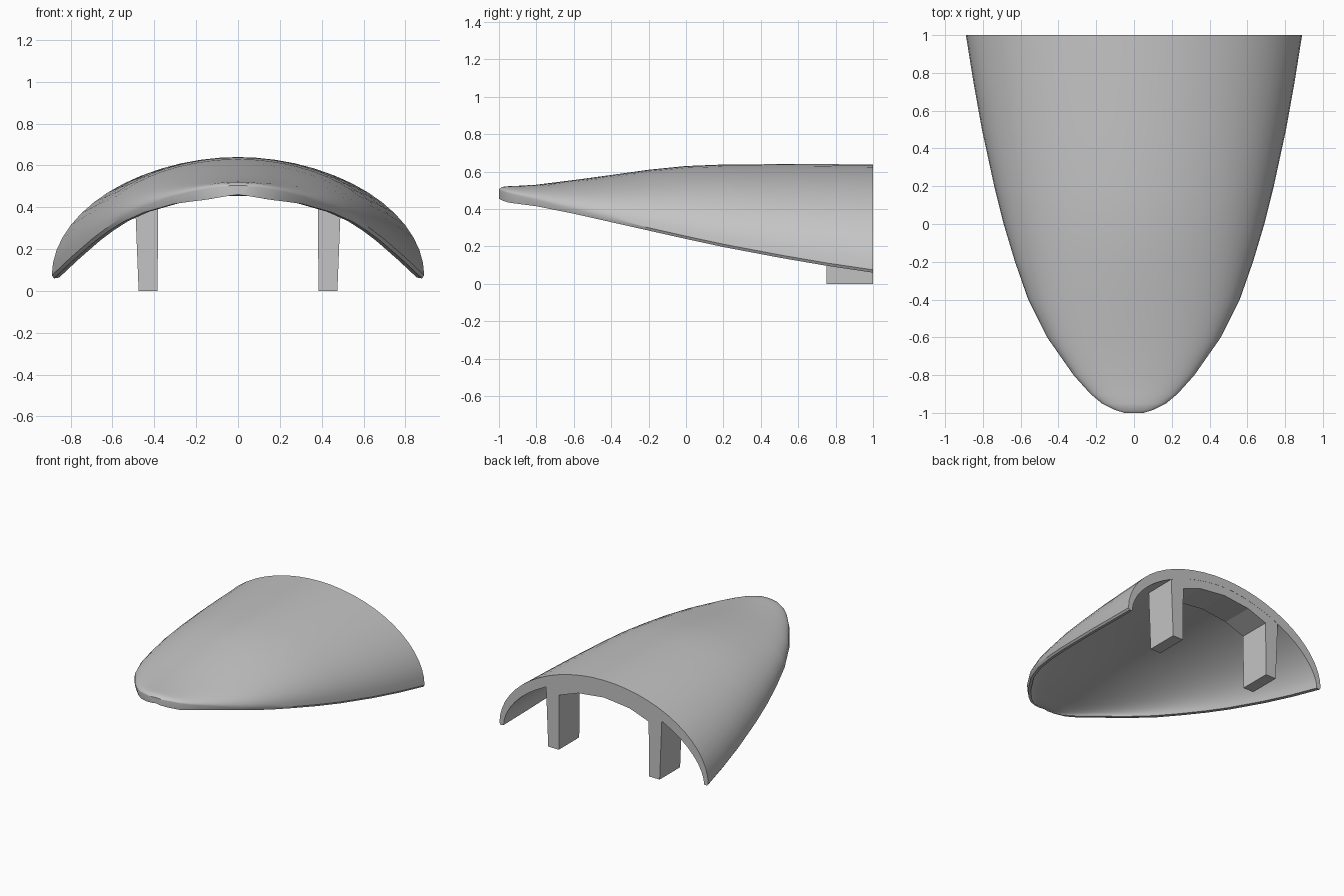
import bpy
import bmesh
from math import cos, sin, pi

cube = bpy.data.objects.get("Cube")
if cube:
    bpy.data.objects.remove(cube, do_unlink=True)

# Single grey material
grey = bpy.data.materials.new("plain_grey")
grey.use_nodes = True
grey.diffuse_color = (0.55, 0.55, 0.55, 1)
grey.node_tree.nodes["Principled BSDF"].inputs["Base Color"].default_value = grey.diffuse_color


def add_object(name, bm, smooth):
    bmesh.ops.recalc_face_normals(bm, faces=bm.faces)
    mesh = bpy.data.meshes.new(name)
    bm.to_mesh(mesh)
    bm.free()
    mesh.materials.append(grey)
    obj = bpy.data.objects.new(name, mesh)
    bpy.context.collection.objects.link(obj)
    if smooth:
        bpy.ops.object.select_all(action='DESELECT')
        obj.select_set(True)
        bpy.context.view_layer.objects.active = obj
        bpy.ops.object.shade_smooth_by_angle(angle=0.6)
    return obj


def arch(width, base, crest, power, count=28):
    """Superellipse arch in x and z, running from -x to +x."""
    points = []
    for i in range(count + 1):
        a = pi * i / count
        c, s = -cos(a), max(sin(a), 0)
        x = width * abs(c) ** (2 / power) * (1 if c > 0 else -1)
        points.append((x, base + (crest - base) * s ** (2 / power)))
    return points


# Shell stations: y, half width, rim bottom, outer crest, inner crest, rim band
STATIONS = [
    (-1.0, 0.05, 0.455, 0.505, 0.46, 0.045),
    (-0.985, 0.10, 0.447, 0.518, 0.455, 0.05),
    (-0.95, 0.17, 0.435, 0.522, 0.455, 0.05),
    (-0.9, 0.23, 0.428, 0.524, 0.465, 0.045),
    (-0.8, 0.32, 0.415, 0.53, 0.475, 0.035),
    (-0.6, 0.46, 0.375, 0.555, 0.50, 0.025),
    (-0.4, 0.56, 0.33, 0.582, 0.525, 0.02),
    (-0.2, 0.63, 0.285, 0.61, 0.545, 0.015),
    (0.0, 0.69, 0.24, 0.63, 0.56, 0.015),
    (0.2, 0.74, 0.197, 0.638, 0.565, 0.015),
    (0.5, 0.805, 0.14, 0.64, 0.57, 0.015),
    (0.75, 0.85, 0.097, 0.64, 0.57, 0.015),
    (1.0, 0.89, 0.06, 0.638, 0.57, 0.015),
]

# Curved shell: closed sections lofted from nose to open back
bm = bmesh.new()
rings = []
for y, w, base, top, under, band in STATIONS:
    outer = arch(w, base + band, top, 1.95)
    inner = arch(w - 0.035, base + 0.004, under, 1.8)
    section = outer + [(w - 0.01, base)] + inner[::-1] + [(0.01 - w, base)]
    rings.append([bm.verts.new((x, y, z)) for x, z in section])
for a, b in zip(rings, rings[1:]):
    for i in range(len(a)):
        j = (i + 1) % len(a)
        bm.faces.new((a[i], a[j], b[j], b[i]))
# End walls: quads between the outer and inner arches
n = 29
for ring in (rings[0], rings[-1]):
    for i in range(n - 1):
        bm.faces.new((ring[i], ring[i + 1], ring[2 * n - 1 - i], ring[2 * n - i]))
    bm.faces.new((ring[n - 1], ring[n], ring[n + 1]))
    bm.faces.new((ring[2 * n], ring[2 * n + 1], ring[0]))
add_object("shell", bm, True)


def prism(name, profile, front, back):
    """Extrude an x-z profile along y."""
    bm = bmesh.new()
    face = bm.faces.new([bm.verts.new((x, front, z)) for x, z in profile])
    made = bmesh.ops.extrude_face_region(bm, geom=[face])["geom"]
    verts = [v for v in made if isinstance(v, bmesh.types.BMVert)]
    bmesh.ops.translate(bm, verts=verts, vec=(0, back - front, 0))
    return add_object(name, bm, False)


# Two tapered legs under the back edge
for name, side in (("left_leg", 1), ("right_leg", -1)):
    profile = [(0.385, 0), (0.475, 0), (0.495, 0.5), (0.38, 0.54)]
    prism(name, [(side * x, z) for x, z in profile], 0.75, 0.999)

# Faceted rib joining the legs beneath the roof
half = [(0.385, 0.42), (0.22, 0.48), (0, 0.505)]
roof = [(0, 0.61), (0.22, 0.59), (0.385, 0.54)]
rib = half + [(-x, z) for x, z in half[1::-1]]
rib += [(-x, z) for x, z in roof[::-1]] + roof[1:]
prism("roof_rib", rib, 0.75, 0.999)
